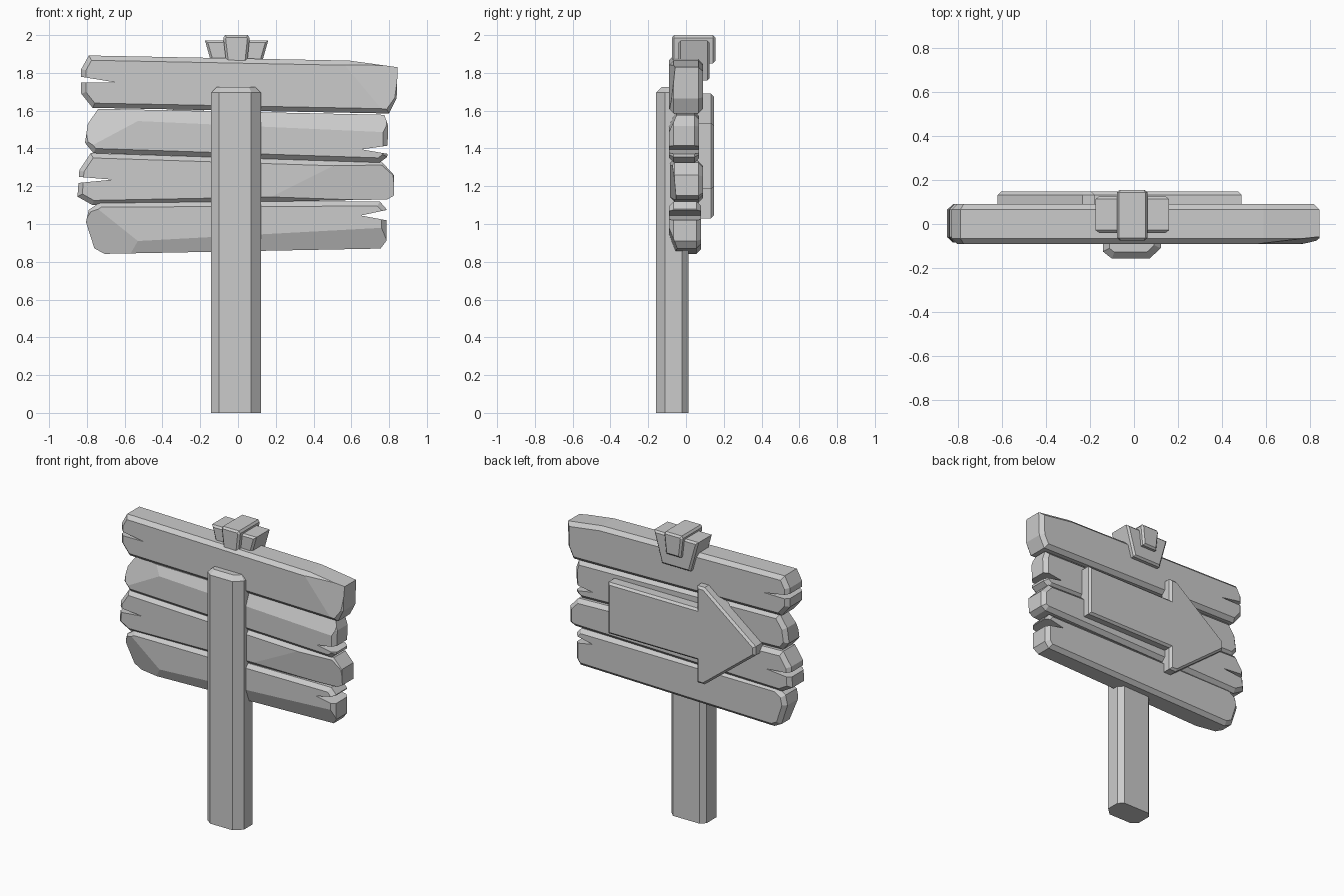
import bpy, bmesh
from mathutils import Vector

cube = bpy.data.objects.get("Cube")
if cube:
    bpy.data.objects.remove(cube, do_unlink=True)

grey = bpy.data.materials.new("plain_grey")
grey.use_nodes = True
grey.diffuse_color = (0.6, 0.6, 0.6, 1)
grey.node_tree.nodes["Principled BSDF"].inputs["Base Color"].default_value = (0.6, 0.6, 0.6, 1)


def prism(name, outline, lo, hi, axis="y", bevel=0.0, ends=(True, True), chips=()):
    """Extrude an outline along an axis, chamfer its end rims, slice off chips."""
    k = "xyz".index(axis)

    def place(p):
        return (p[0], lo, p[1]) if axis == "y" else (p[0], p[1], lo)

    bm = bmesh.new()
    face = bm.faces.new([bm.verts.new(place(p)) for p in outline])
    out = bmesh.ops.extrude_face_region(bm, geom=[face])
    for v in out["geom"]:
        if isinstance(v, bmesh.types.BMVert):
            v.co[k] = hi
    bmesh.ops.recalc_face_normals(bm, faces=bm.faces)
    if bevel:
        levels = [h for h, on in zip((lo, hi), ends) if on]
        rim = [e for e in bm.edges
               if any(all(abs(v.co[k] - h) < 1e-5 for v in e.verts) for h in levels)]
        bmesh.ops.bevel(bm, geom=rim, offset=bevel, offset_type="OFFSET",
                        segments=1, profile=0.5, affect="EDGES", clamp_overlap=True)
    for point, normal in chips:
        geom = bm.verts[:] + bm.edges[:] + bm.faces[:]
        cut = bmesh.ops.bisect_plane(bm, geom=geom, plane_co=Vector(point),
                                     plane_no=Vector(normal).normalized(), clear_outer=True)
        edges = [g for g in cut["geom_cut"] if isinstance(g, bmesh.types.BMEdge)]
        bmesh.ops.holes_fill(bm, edges=edges, sides=0)
    bmesh.ops.recalc_face_normals(bm, faces=bm.faces)
    mesh = bpy.data.meshes.new(name)
    bm.to_mesh(mesh)
    bm.free()
    mesh.materials.append(grey)
    obj = bpy.data.objects.new(name, mesh)
    bpy.context.collection.objects.link(obj)
    return obj


def split(plank, apex, mouth_z, half):
    """Cut a wedge-shaped crack into a plank end."""
    x = 1 if apex[0] > 0 else -1
    wedge = prism("crack_cutter", [apex, (x, mouth_z - half), (x, mouth_z + half)], -0.3, 0.3)
    wedge.hide_render = True
    mod = plank.modifiers.new("crack", "BOOLEAN")
    mod.operation, mod.solver, mod.object = "DIFFERENCE", "EXACT", wedge
    bpy.context.view_layer.objects.active = plank
    bpy.ops.object.modifier_apply(modifier=mod.name)
    bpy.data.objects.remove(wedge, do_unlink=True)


# Post with uneven chamfered corners
prism("post", [(-.10, -.158), (.07, -.158), (.122, -.11), (.122, -.02),
               (.09, .012), (-.11, .012), (-.142, -.02), (-.142, -.125)],
      0, 1.725, axis="z", bevel=.03, ends=(False, True))

# Four weathered planks, top to bottom
plank = prism("top_plank", [(-.79, 1.892), (.59, 1.865), (.845, 1.83), (.84, 1.665), (.80, 1.585),
                            (-.77, 1.615), (-.83, 1.69), (-.83, 1.82)],
              -.09, .09, bevel=.025, chips=[((.6, -.09, 1.8), (.12, -1, .1))])
split(plank, (-.65, 1.75), 1.777, .03)

plank = prism("upper_plank", [(-.74, 1.61), (.775, 1.578), (.795, 1.52), (.79, 1.355), (.75, 1.325),
                              (-.765, 1.375), (-.81, 1.43), (-.795, 1.53)],
              -.09, .07, bevel=.025,
              chips=[((-.53, -.09, 1.545), (.018, -.9, .4)),
                     ((-.53, -.09, 1.545), (-.16, -.95, .3))])
split(plank, (.655, 1.395), 1.39, .055)

plank = prism("lower_plank", [(-.78, 1.375), (.765, 1.325), (.825, 1.26), (.825, 1.15), (.79, 1.13),
                              (-.77, 1.10), (-.85, 1.145), (-.84, 1.285)],
              -.085, .09, bevel=.025, chips=[((.35, -.085, 1.23), (.05, -1, -.1))])
split(plank, (-.665, 1.235), 1.232, .03)

plank = prism("bottom_plank", [(-.73, 1.115), (.75, 1.12), (.785, 1.08), (.785, .91), (.755, .87),
                               (-.705, .842), (-.76, .87), (-.805, 1.01), (-.79, 1.075)],
              -.09, .08, bevel=.025,
              chips=[((-.53, -.09, .91), (.02, -.93, -.37)),
                     ((-.53, -.09, .91), (-.2, -.95, -.25))])
split(plank, (.65, 1.045), 1.05, .07)

# Raised arrow on the back
upper = [(.49, 1.535), (-.18, 1.535), (-.18, 1.69), (-.235, 1.69), (-.62, 1.39)]
prism("arrow", upper + [(x, 2.72 - z) for x, z in reversed(upper)],
      .06, .147, bevel=.014, ends=(False, True))

# Stepped clip over the top plank
prism("clip_base", [(-.175, 1.972), (.16, 1.972), (.10, 1.76), (-.115, 1.76)],
      -.04, .125, bevel=.012)
prism("clip_centre", [(-.068, 2.0), (.052, 2.0), (.062, 1.985), (.048, 1.85),
                      (-.062, 1.85), (-.078, 1.985)], -.075, .155, bevel=.012)
